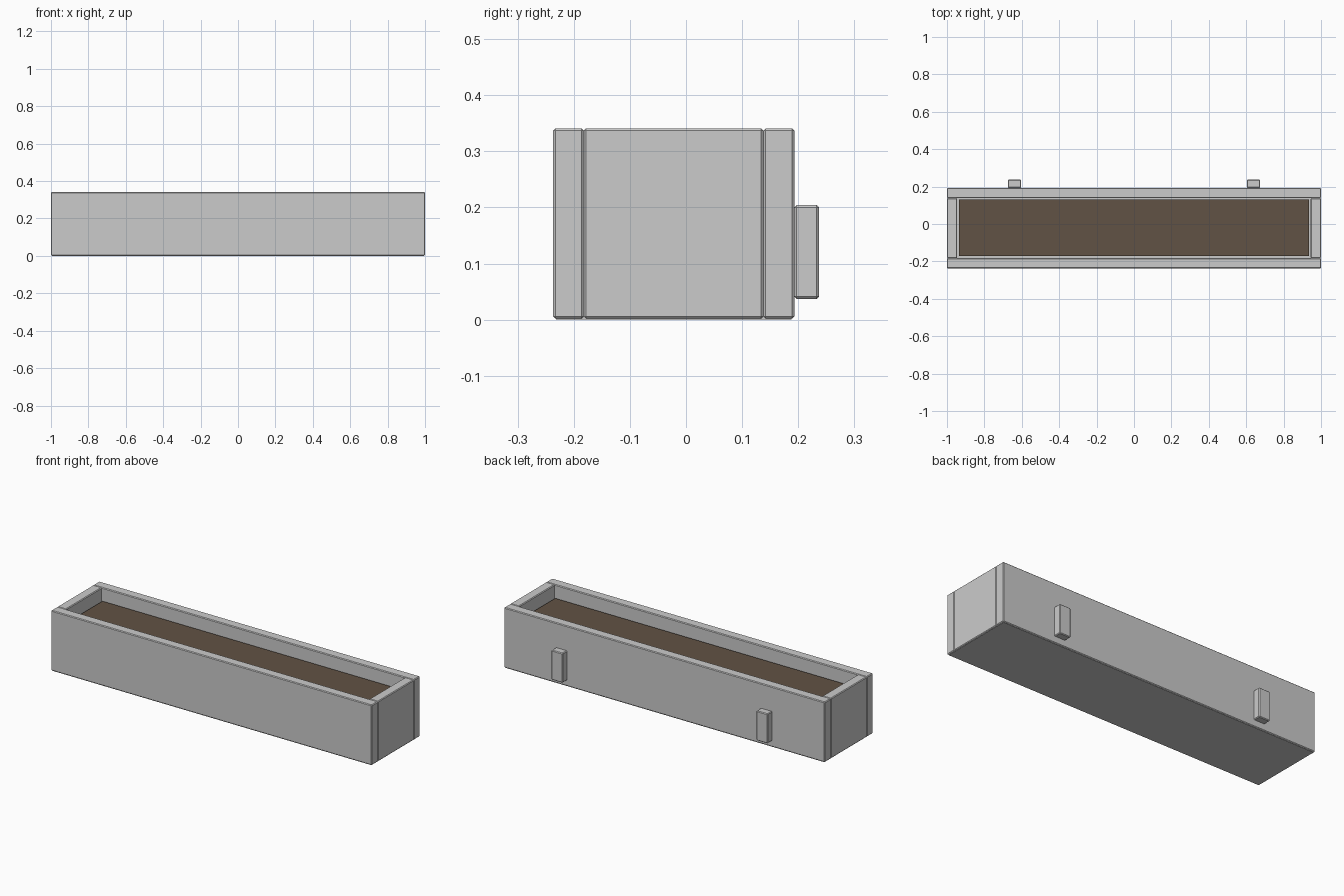
import bpy

if "Cube" in bpy.data.objects:
    bpy.data.objects.remove(bpy.data.objects["Cube"])


def box(name, lo, hi, bevel=0.004):
    """Axis-aligned box between two corners, with a small chamfer."""
    bpy.ops.mesh.primitive_cube_add(
        size=1, location=[(a + b) / 2 for a, b in zip(lo, hi)])
    ob = bpy.context.object
    ob.name = name
    ob.scale = [b - a for a, b in zip(lo, hi)]
    bpy.ops.object.transform_apply(location=False, rotation=False, scale=True)
    if bevel:
        mod = ob.modifiers.new("edge_chamfer", 'BEVEL')
        mod.width = bevel
        mod.segments = 1
    return ob


TOP, BASE = 0.341, 0.002
FRONT, BACK = -0.237, 0.193          # outer faces of the long boards
IN_FRONT, IN_BACK = -0.182, 0.138    # inner faces of the long boards

# Long boards
box("front_board", (-1, FRONT, BASE), (1, IN_FRONT, TOP))
box("back_board", (-1, IN_BACK, BASE), (1, BACK, TOP))

# End boards and wall cleats, one per side
for side, s in (("left", -1), ("right", 1)):
    x0, x1 = sorted((s * 0.945, s * 1.0))
    box(side + "_end_board", (x0, IN_FRONT, BASE), (x1, IN_BACK, TOP))
    x0, x1 = sorted((s * 0.604, s * 0.674))
    box(side + "_cleat", (x0, BACK, 0.037), (x1, 0.237, 0.204))

# Floor panel covering the underside
box("floor_board", (-0.994, FRONT + 0.005, 0), (0.994, BACK - 0.005, 0.045), 0)

# Soil filling, slightly clear of the walls
soil = box("soil", (-0.936, -0.172, 0.045), (0.936, 0.130, 0.27), 0)
mat = bpy.data.materials.new("soil_brown")
mat.diffuse_color = (0.12, 0.085, 0.058, 1)
mat.use_nodes = True
mat.node_tree.nodes["Principled BSDF"].inputs["Base Color"].default_value = mat.diffuse_color
soil.data.materials.append(mat)
